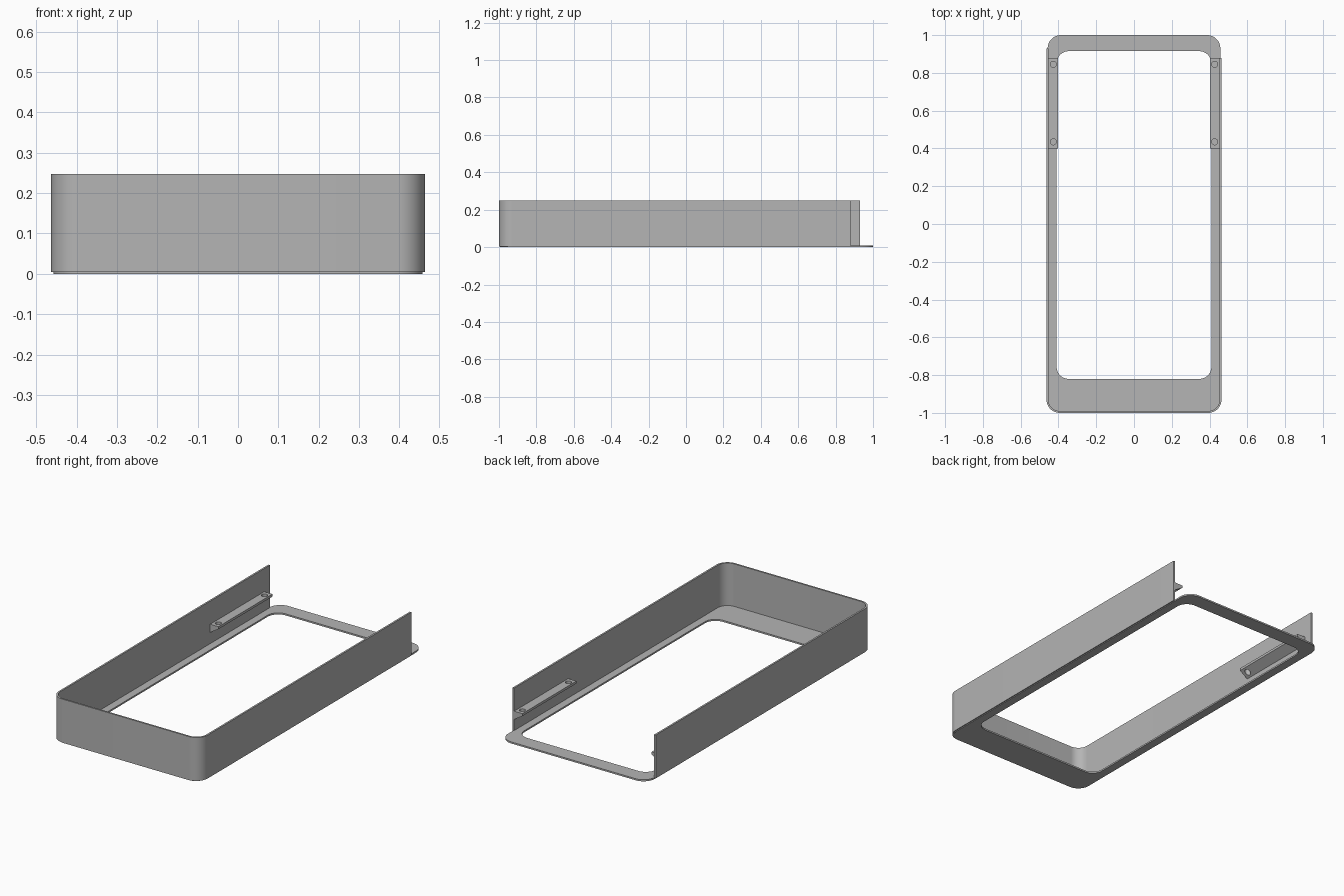
import bpy, bmesh, math

cube = bpy.data.objects.get("Cube")
if cube:
    bpy.data.objects.remove(cube, do_unlink=True)

grey = bpy.data.materials.new("plain grey")
grey.use_nodes = True
colour = (0.46, 0.46, 0.46, 1)
grey.diffuse_color = colour
grey.node_tree.nodes["Principled BSDF"].inputs["Base Color"].default_value = colour

SEG = 14  # steps in each rounded corner


def arc(cx, cy, r, start):
    """Quarter turn, counter-clockwise from the start angle in degrees."""
    return [(cx + r * math.cos(math.radians(start + 90 * i / SEG)),
             cy + r * math.sin(math.radians(start + 90 * i / SEG))) for i in range(SEG + 1)]


def rounded_rect(x, y0, y1, r):
    return (arc(-x + r, y0 + r, r, 180) + arc(x - r, y0 + r, r, 270)
            + arc(x - r, y1 - r, r, 0) + arc(-x + r, y1 - r, r, 90))


def open_u(x, y0, r, left_end, right_end):
    return ([(-x, right_end)] + arc(-x + r, y0 + r, r, 180)
            + arc(x - r, y0 + r, r, 270) + [(x, left_end)])


def finish(name, bm):
    bmesh.ops.recalc_face_normals(bm, faces=bm.faces)
    mesh = bpy.data.meshes.new(name)
    bm.to_mesh(mesh)
    bm.free()
    mesh.materials.append(grey)
    obj = bpy.data.objects.new(name, mesh)
    bpy.context.collection.objects.link(obj)
    return obj


def smooth(obj):
    bpy.ops.object.select_all(action='DESELECT')
    obj.select_set(True)
    bpy.context.view_layer.objects.active = obj
    bpy.ops.object.shade_smooth_by_angle(angle=math.radians(30))


def band(name, outer, inner, z0, z1, closed):
    """Solid strip between two matching outlines."""
    bm = bmesh.new()
    rings = [[bm.verts.new((x, y, z)) for x, y in line]
             for line, z in ((outer, z0), (outer, z1), (inner, z1), (inner, z0))]
    n = len(outer)
    for i in range(n if closed else n - 1):
        j = (i + 1) % n
        for k in range(4):
            a, b = rings[k], rings[(k + 1) % 4]
            bm.faces.new((a[i], a[j], b[j], b[i]))
    if not closed:
        for i in (0, n - 1):
            bm.faces.new([ring[i] for ring in rings])
    obj = finish(name, bm)
    smooth(obj)
    return obj


# Thin base frame with a rounded opening
band("base_frame", rounded_rect(0.457, -0.995, 1.0, 0.07),
     rounded_rect(0.41, -0.82, 0.915, 0.065), 0, 0.009, True)

# Upright wall around the front and both sides, open at the back
band("side_wall", open_u(0.463, -1.0, 0.07, 0.88, 0.93),
     open_u(0.453, -0.99, 0.06, 0.88, 0.93), 0.004, 0.248, False)


def bracket(name, side):
    """Wedge-shaped rail on the inner wall with two screw holes."""
    section = [(0.456, 0.118), (0.402, 0.118), (0.402, 0.104), (0.456, 0.07)]
    bm = bmesh.new()
    ends = [[bm.verts.new((side * x, y, z)) for x, z in section] for y in (0.4, 0.88)]
    for end in ends:
        bm.faces.new(end)
    for i in range(4):
        j = (i + 1) % 4
        bm.faces.new((ends[0][i], ends[0][j], ends[1][j], ends[1][i]))
    rail = finish(name, bm)
    for y in (0.435, 0.845):
        bpy.ops.mesh.primitive_cylinder_add(vertices=24, radius=0.016, depth=0.2,
                                            location=(side * 0.427, y, 0.1))
        cutter = bpy.context.object
        cutter.hide_render = True
        hole = rail.modifiers.new("hole", 'BOOLEAN')
        hole.operation = 'DIFFERENCE'
        hole.solver = 'EXACT'
        hole.object = cutter
        bpy.context.view_layer.objects.active = rail
        bpy.ops.object.modifier_apply(modifier=hole.name)
        bpy.data.objects.remove(cutter, do_unlink=True)
    smooth(rail)


bracket("left_bracket", 1)
bracket("right_bracket", -1)
